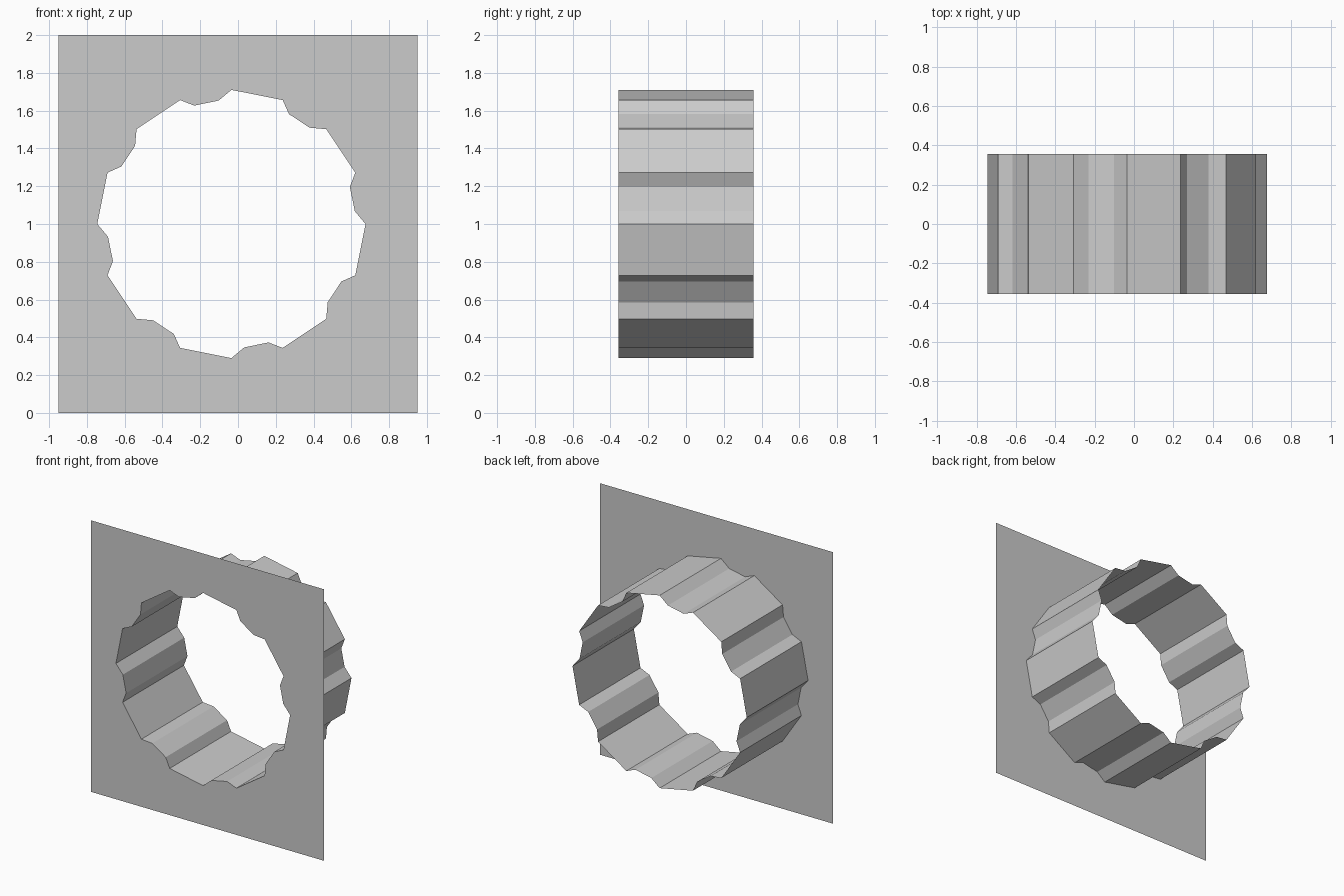
import bpy, bmesh, math

if "Cube" in bpy.data.objects:
    bpy.data.objects.remove(bpy.data.objects["Cube"])

HALF_W, HEIGHT, HALF_D = 0.95, 2.0, 0.357
CX, CZ = -0.035, 1.0

# Tunnel section: one flat side and one shallow flute, repeated eight times
SECTION = [(0.71, 0), (0.71, 22.5), (0.657, 27.6), (0.657, 39.1)]
profile = []
for i in range(8):
    for r, deg in SECTION:
        a = math.radians(deg + 45 * i)
        profile.append((CX + r * math.sin(a), CZ + r * math.cos(a)))


def make_object(name, bm):
    mesh = bpy.data.meshes.new(name)
    bm.to_mesh(mesh)
    bm.free()
    obj = bpy.data.objects.new(name, mesh)
    bpy.context.collection.objects.link(obj)
    return obj


def loop(bm, points, y):
    verts = [bm.verts.new((x, y, z)) for x, z in points]
    edges = [bm.edges.new((v, verts[(i + 1) % len(verts)])) for i, v in enumerate(verts)]
    return verts, edges


# Flat front wall with the fluted opening
bm = bmesh.new()
corners = [(-HALF_W, 0), (HALF_W, 0), (HALF_W, HEIGHT), (-HALF_W, HEIGHT)]
edges = loop(bm, corners, -HALF_D)[1] + loop(bm, profile, -HALF_D)[1]
bmesh.ops.triangle_fill(bm, edges=edges, use_beauty=True, normal=(0, -1, 0))
for f in bm.faces:
    f.normal_update()
    if f.normal.y > 0:
        f.normal_flip()
make_object("front_wall", bm)

# Open fluted tunnel behind the wall, faces looking inward
bm = bmesh.new()
front = loop(bm, profile, -HALF_D)[0]
back = loop(bm, profile, HALF_D)[0]
n = len(profile)
for i in range(n):
    j = (i + 1) % n
    bm.faces.new((front[i], front[j], back[j], back[i]))
make_object("fluted_tunnel", bm)
